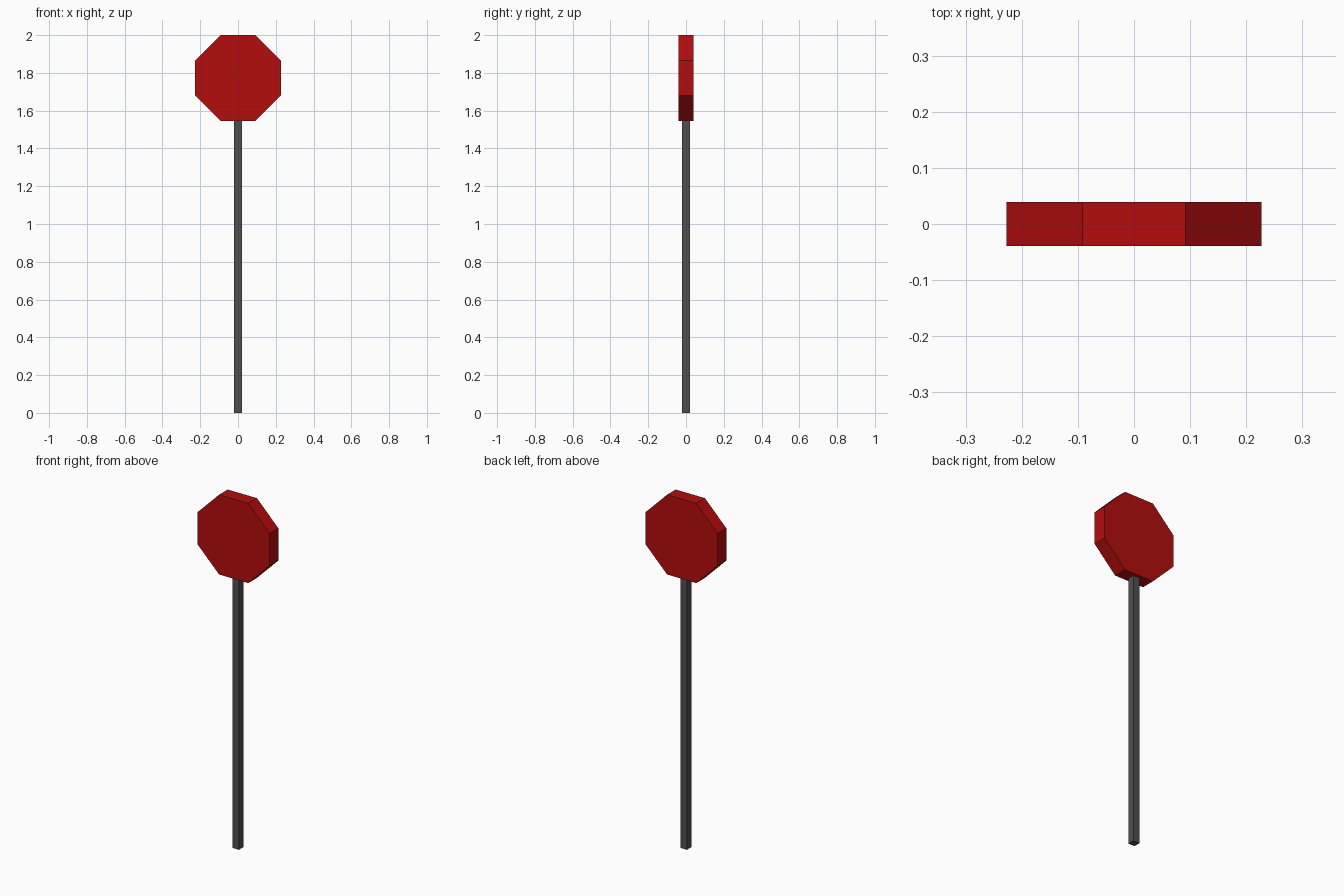
import bpy
import bmesh

if "Cube" in bpy.data.objects:
    bpy.data.objects.remove(bpy.data.objects["Cube"])


def paint(obj, name, color):
    mat = bpy.data.materials.new(name)
    mat.diffuse_color = color
    mat.use_nodes = True
    mat.node_tree.nodes["Principled BSDF"].inputs["Base Color"].default_value = mat.diffuse_color
    obj.data.materials.append(mat)


def prism(name, profile, axis, depth, start):
    """Extrude a closed profile along an axis vector given as (x, y, z)."""
    bm = bmesh.new()
    face = bm.faces.new([bm.verts.new(p) for p in profile])
    res = bmesh.ops.extrude_face_region(bm, geom=[face], use_keep_orig=True)
    moved = [v for v in res["geom"] if isinstance(v, bmesh.types.BMVert)]
    bmesh.ops.translate(bm, verts=moved, vec=[a * depth for a in axis])
    bmesh.ops.translate(bm, verts=bm.verts, vec=start)
    bmesh.ops.recalc_face_normals(bm, faces=bm.faces)
    mesh = bpy.data.meshes.new(name)
    bm.to_mesh(mesh)
    bm.free()
    obj = bpy.data.objects.new(name, mesh)
    bpy.context.collection.objects.link(obj)
    return obj


# Octagonal sign panel
H, F, T = 0.227, 0.092, 0.039
quarter = [(H, F), (F, H)]
octagon = (quarter + [(-x, z) for x, z in reversed(quarter)]
           + [(-x, -z) for x, z in quarter]
           + [(x, -z) for x, z in reversed(quarter)])
panel = prism("sign_panel", [(x, 0, z) for x, z in octagon],
              (0, 1, 0), 2 * T, (0, -T, 2 - H))
paint(panel, "red", (0.45, 0.004, 0.004, 1))

# Square post
W = 0.02
post = prism("post", [(-W, -W, 0), (W, -W, 0), (W, W, 0), (-W, W, 0)],
             (0, 0, 1), 2 - 2 * H + 0.002, (0, 0, 0))
paint(post, "dark_grey", (0.08, 0.08, 0.08, 1))
